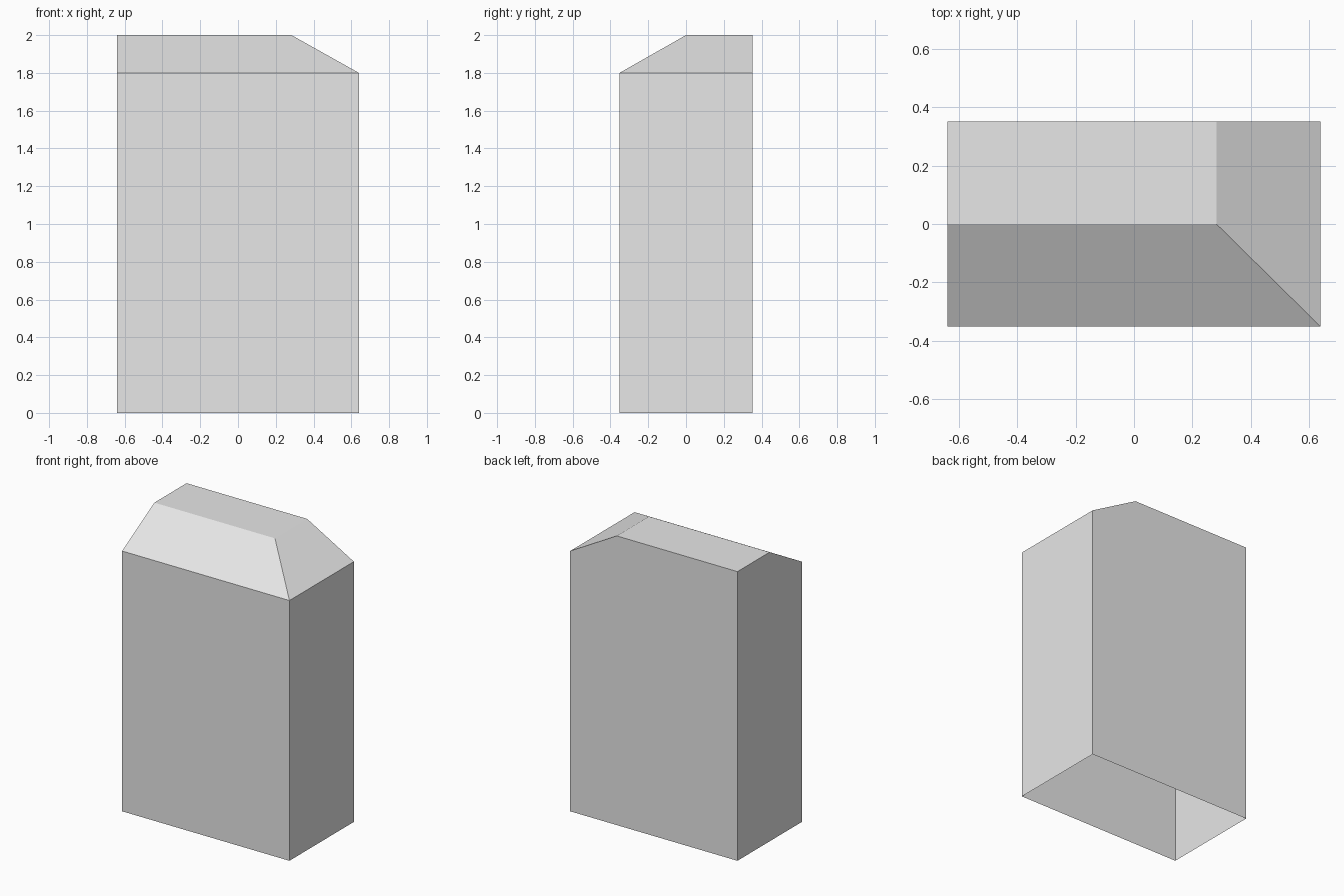
import bpy, bmesh, math
from mathutils import Vector, Matrix

cube = bpy.data.objects.get("Cube")
if cube:
    bpy.data.objects.remove(cube, do_unlink=True)

HALF_X, HALF_Y, EAVE, TOP = 0.64, 0.352, 1.8, 2.0
HIP_X, RIDGE_Y = 0.283, 0.0
RECESS = 0.155
COLUMNS = [(-0.505, -0.32), (-0.246, -0.061), (0.246, 0.43)]
ROWS = [(0.90, 1.11), (1.466, 1.677)]
BLANK = (0, 1)  # column and row without a window

plaster = bpy.data.materials.new("light grey plaster")
plaster.use_nodes = True
plaster.diffuse_color = (0.8, 0.8, 0.8, 1)
plaster.node_tree.nodes["Principled BSDF"].inputs["Base Color"].default_value = (0.8, 0.8, 0.8, 1)

bm = bmesh.new()

# Walls: a box open at the bottom
size = Matrix.Diagonal((2 * HALF_X, 2 * HALF_Y, EAVE, 1))
bmesh.ops.create_cube(bm, size=1, matrix=Matrix.Translation((0, 0, EAVE / 2)) @ size)
bm.normal_update()
bottom = [f for f in bm.faces if f.normal.z < -0.9]
bmesh.ops.delete(bm, geom=bottom, context='FACES_ONLY')

# Roof: raise the top, then slope it on the front and one end
top = [f for f in bm.faces if f.normal.z > 0.9]
raised = bmesh.ops.extrude_face_region(bm, geom=top)
for v in [g for g in raised["geom"] if isinstance(g, bmesh.types.BMVert)]:
    v.co.z = TOP
    v.co.x = min(v.co.x, HIP_X)
    v.co.y = max(v.co.y, RIDGE_Y)
bm.normal_update()


def front_faces():
    return [f for f in bm.faces if f.normal.y < -0.99]


def cut_front(point, normal):
    faces = front_faces()
    geom = faces + list({e for f in faces for e in f.edges}) + list({v for f in faces for v in f.verts})
    bmesh.ops.bisect_plane(bm, geom=geom, plane_co=point, plane_no=normal)
    bm.normal_update()


# Windows: cut the front wall into a grid and push the openings in
for x in [x for pair in COLUMNS for x in pair]:
    cut_front((x, 0, 0), (1, 0, 0))
for z in [z for pair in ROWS for z in pair]:
    cut_front((0, 0, z), (0, 0, 1))


def is_window(face):
    c = face.calc_center_median()
    return any(x0 < c.x < x1 and z0 < c.z < z1 and (i, j) != BLANK
               for i, (x0, x1) in enumerate(COLUMNS)
               for j, (z0, z1) in enumerate(ROWS))


panes = [f for f in front_faces() if is_window(f)]
pushed = bmesh.ops.extrude_face_region(bm, geom=panes)
bmesh.ops.translate(bm, vec=Vector((0, RECESS, 0)),
                    verts=[g for g in pushed["geom"] if isinstance(g, bmesh.types.BMVert)])

# Tidy flat areas
bmesh.ops.dissolve_limit(bm, angle_limit=math.radians(1), verts=bm.verts[:], edges=bm.edges[:])
bmesh.ops.recalc_face_normals(bm, faces=bm.faces[:])

mesh = bpy.data.meshes.new("building_shell")
bm.to_mesh(mesh)
bm.free()
mesh.materials.append(plaster)
shell = bpy.data.objects.new("building_shell", mesh)
bpy.context.scene.collection.objects.link(shell)
